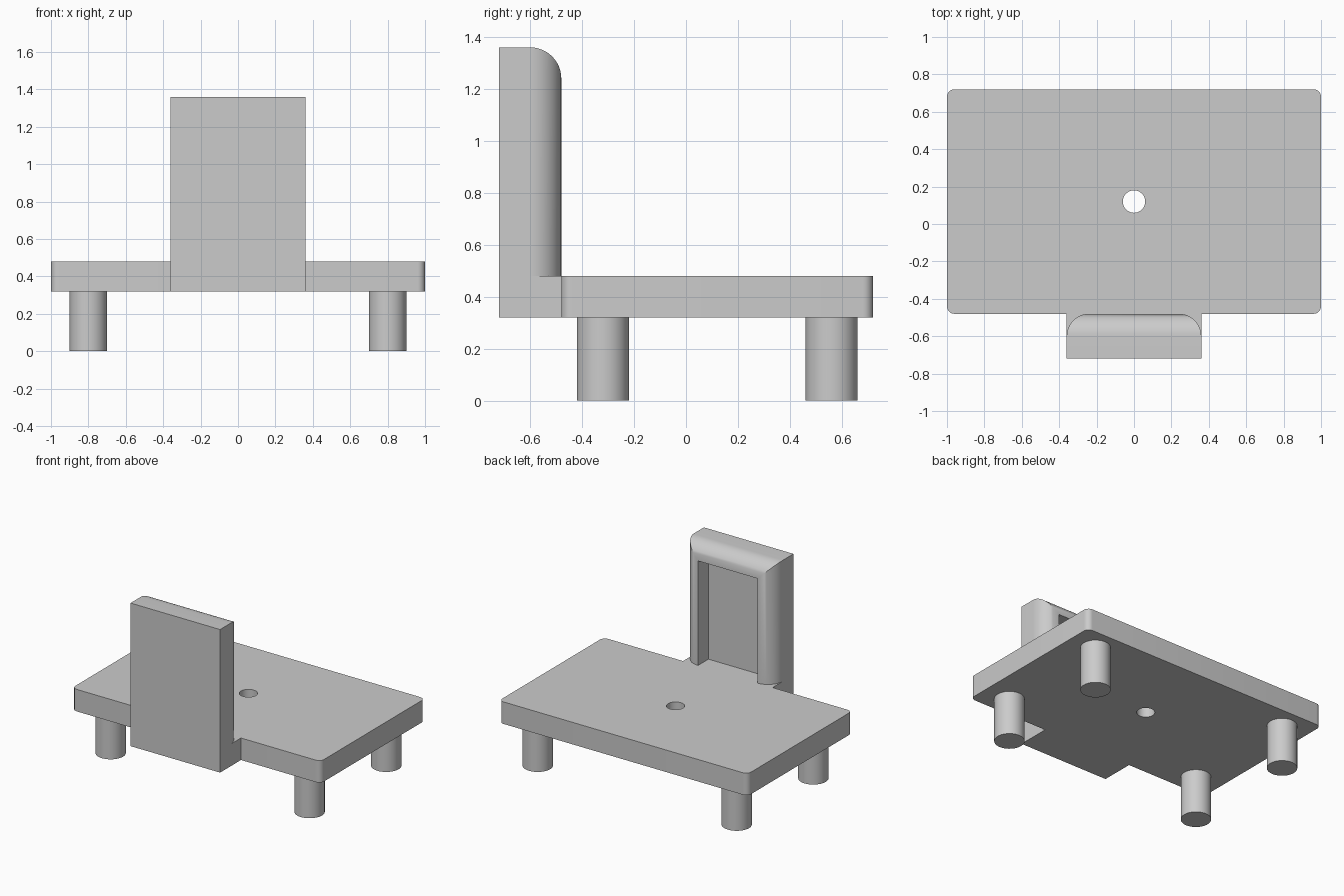
import bpy, bmesh, math
from mathutils import Vector

cube = bpy.data.objects.get("Cube")
if cube:
    bpy.data.objects.remove(cube, do_unlink=True)

grey = bpy.data.materials.new("light_grey")
grey.use_nodes = True
grey.diffuse_color = (0.6, 0.6, 0.6, 1)
grey.node_tree.nodes["Principled BSDF"].inputs["Base Color"].default_value = (0.6, 0.6, 0.6, 1)

BASE_Z, TOP_Z = 0.32, 0.48


def finish(name, bm):
    """Turn a bmesh into a grey object with smooth curves and sharp edges."""
    bmesh.ops.recalc_face_normals(bm, faces=bm.faces)
    mesh = bpy.data.meshes.new(name)
    bm.to_mesh(mesh)
    bm.free()
    mesh.materials.append(grey)
    obj = bpy.data.objects.new(name, mesh)
    bpy.context.collection.objects.link(obj)
    bpy.ops.object.select_all(action="DESELECT")
    obj.select_set(True)
    bpy.context.view_layer.objects.active = obj
    bpy.ops.object.shade_smooth_by_angle(angle=math.radians(30))
    return obj


def cylinder(name, x, y, z0, z1, radius):
    bm = bmesh.new()
    bmesh.ops.create_cone(bm, cap_ends=True, segments=48, radius1=radius, radius2=radius, depth=z1 - z0)
    bmesh.ops.translate(bm, verts=bm.verts, vec=(x, y, (z0 + z1) / 2))
    return finish(name, bm)


# Platform with a front tab, extruded from one outline
half = [(0.36, -0.72), (0.36, -0.48), (1, -0.48), (1, 0.72)]
outline = half + [(-x, y) for x, y in reversed(half)]
bm = bmesh.new()
face = bm.faces.new([bm.verts.new((x, y, BASE_Z)) for x, y in outline])
walls = bmesh.ops.extrude_face_region(bm, geom=[face])["geom"]
bmesh.ops.translate(bm, verts=[v for v in walls if isinstance(v, bmesh.types.BMVert)],
                    vec=(0, 0, TOP_Z - BASE_Z))
corners = [e for e in bm.edges if all(abs(v.co.x) > 0.99 for v in e.verts)
           and abs(e.verts[0].co.z - e.verts[1].co.z) > 0.1]
bmesh.ops.bevel(bm, geom=corners, offset=0.04, segments=8, profile=0.5, affect="EDGES")
platform = finish("platform", bm)

# Round hole through the platform
cutter = cylinder("hole_cutter", 0, 0.12, 0.2, 0.6, 0.06)
cutter.hide_render = True
cutter.hide_set(True)
hole = platform.modifiers.new("hole", "BOOLEAN")
hole.operation = "DIFFERENCE"
hole.solver = "EXACT"
hole.object = cutter
bpy.context.view_layer.objects.active = platform
bpy.ops.object.modifier_apply(modifier=hole.name)
bpy.data.objects.remove(cutter, do_unlink=True)

# Upright panel: rounded rear edges, rear face pushed in as a recess
bm = bmesh.new()
bmesh.ops.create_cube(bm, size=1)
bmesh.ops.scale(bm, verts=bm.verts, vec=(0.72, 0.24, 0.88))
bmesh.ops.translate(bm, verts=bm.verts, vec=(0, -0.6, 0.92))
rear = [e for e in bm.edges if all(v.co.y > -0.5 for v in e.verts)
        and any(v.co.z > 1 for v in e.verts)]
bmesh.ops.bevel(bm, geom=rear, offset=0.12, segments=12, profile=0.5, affect="EDGES")
bm.normal_update()
back = max((f for f in bm.faces if f.normal.y > 0.999), key=lambda f: f.calc_area())
moved = bmesh.ops.extrude_discrete_faces(bm, faces=[back])["faces"][0]
rim = [e for e in bm.edges if e.is_boundary and e not in moved.edges[:]]
pushed = bmesh.ops.extrude_edge_only(bm, edges=rim)["geom"]
shift = [v for v in pushed if isinstance(v, bmesh.types.BMVert)] + list(moved.verts)
bmesh.ops.translate(bm, verts=shift, vec=Vector((0, -0.12, 0)))
bmesh.ops.remove_doubles(bm, verts=bm.verts, dist=0.0001)
# The underside rests on the platform, so it stays open
bottom = [f for f in bm.faces if all(v.co.z < TOP_Z + 0.001 for v in f.verts)]
bmesh.ops.delete(bm, geom=bottom, context="FACES")
finish("upright_panel", bm)

# Four round legs
for side, x in (("right", -0.8), ("left", 0.8)):
    for end, y in (("front", -0.32), ("back", 0.56)):
        cylinder(f"{end}_{side}_leg", x, y, 0, BASE_Z, 0.1)
